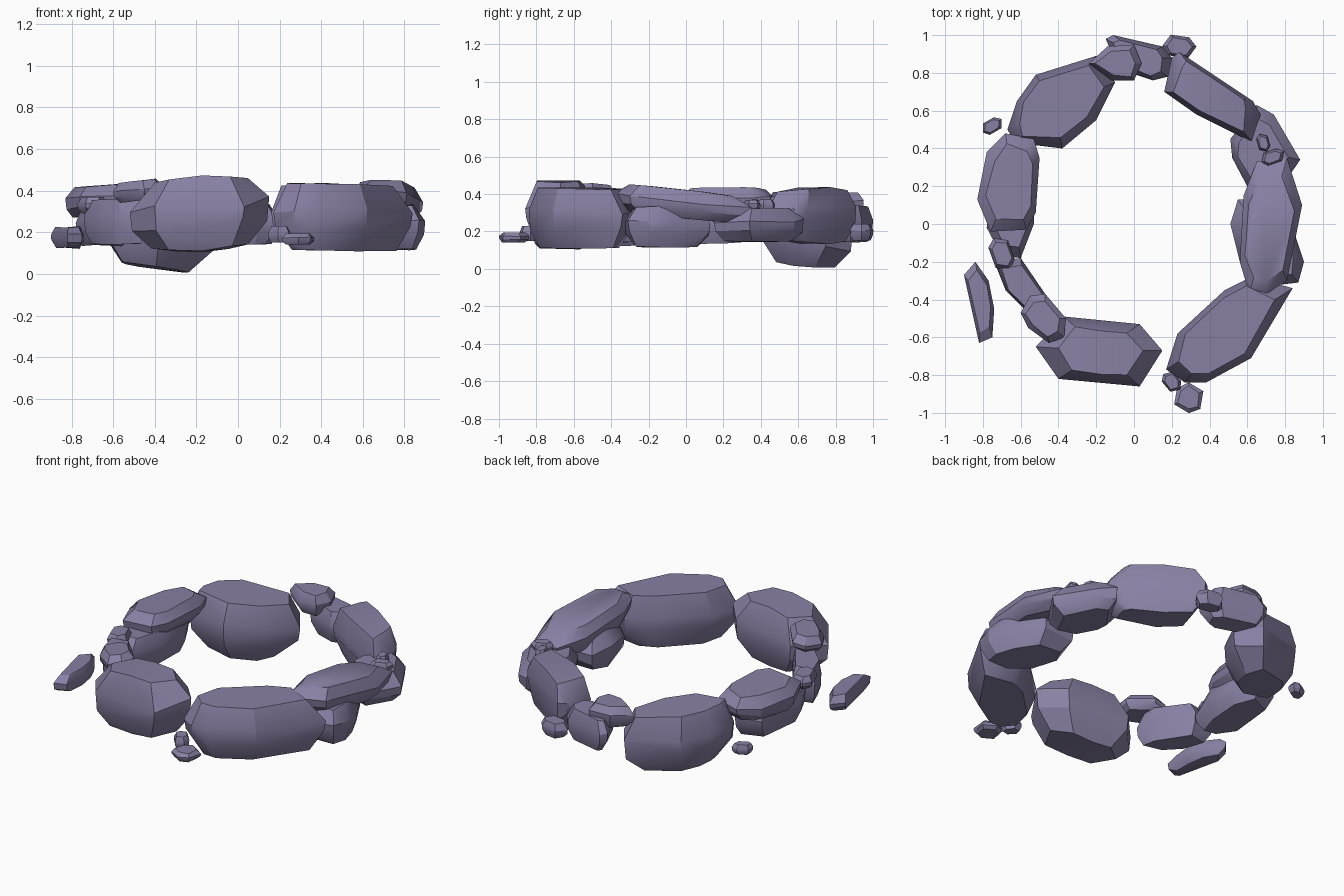
import bpy, bmesh, math, random
from mathutils import Vector

if "Cube" in bpy.data.objects:
    bpy.data.objects.remove(bpy.data.objects["Cube"])

random.seed(7)

stone = bpy.data.materials.new("purple_stone")
stone.diffuse_color = (.25, .217, .37, 1)
stone.use_nodes = True
stone.node_tree.nodes["Principled BSDF"].inputs["Base Color"].default_value = stone.diffuse_color


def rock(name, outline, z0, z1, slope=(0, 0), top=0.74, bottom=0.72, crown=.25):
    """Faceted boulder: hull of a plan outline narrowed toward top and bottom,
    with ends that fall away by the crown amount."""
    pts = [Vector(p) for p in outline]
    c = sum(pts, Vector((0, 0))) / len(pts)
    h = z1 - z0
    bm = bmesh.new()
    for p in pts:
        d = p - c
        low, high = random.uniform(.28, .42), random.uniform(.54, .68)
        for level, scale, curve in ((0, bottom, 1), (low, .97, 0),
                                    (high, 1, 0), (1, top, -1)):
            if curve:
                scale += random.uniform(-.06, .06)
            e = d * scale
            z = (z0 + h * level + e.x * slope[0] + e.y * slope[1]
                 + curve * crown * e.length_squared)
            bm.verts.new((c.x + e.x, c.y + e.y, z))
    bmesh.ops.convex_hull(bm, input=bm.verts)
    loose = [v for v in bm.verts if not v.link_faces]
    bmesh.ops.delete(bm, geom=loose, context='VERTS')
    bmesh.ops.dissolve_limit(bm, angle_limit=math.radians(7),
                             verts=bm.verts, edges=bm.edges)
    bmesh.ops.recalc_face_normals(bm, faces=bm.faces)
    me = bpy.data.meshes.new(name)
    bm.to_mesh(me)
    bm.free()
    me.materials.append(stone)
    ob = bpy.data.objects.new(name, me)
    bpy.context.collection.objects.link(ob)
    bpy.ops.object.select_all(action='DESELECT')
    ob.select_set(True)
    bpy.context.view_layer.objects.active = ob
    bpy.ops.object.shade_smooth_by_angle(angle=math.radians(30))
    return ob


def pebble(name, x, y, length, width, turn, z0, z1):
    """Small stone with a six-sided plan, turned in degrees."""
    a = math.radians(turn)
    plan = [(-.5, -.1), (-.3, .5), (.25, .5), (.5, .1), (.3, -.5), (-.3, -.5)]
    out = []
    for u, v in plan:
        u, v = u * length, v * width
        out.append((x + u * math.cos(a) - v * math.sin(a),
                    y + u * math.sin(a) + v * math.cos(a)))
    return rock(name, out, z0, z1)


# Large stones of the ring
rock("front_boulder", [(-.52, -.65), (-.37, -.49), (-.17, -.51), (.03, -.53),
                       (.15, -.67), (.03, -.86), (-.17, -.84), (-.40, -.82)],
     .10, .48, (.05, -.02), .7, .68, .6)
rock("front_right_boulder", [(.17, -.77), (.23, -.58), (.48, -.35), (.62, -.28),
                             (.84, -.34), (.62, -.71), (.38, -.84), (.27, -.84)],
     .11, .435, (-.02, .0), .8, .74, .05)
rock("right_upper_boulder", [(.56, -.2), (.58, .15), (.65, .33), (.81, .35),
                             (.89, .1), (.81, -.3), (.7, -.37), (.61, -.37)],
     .27, .43, (0, -.11), .75, .8, .1)
rock("right_lower_boulder", [(.51, .0), (.55, .13), (.75, .13), (.85, -.05),
                             (.9, -.2), (.87, -.31), (.7, -.33), (.56, -.2)],
     .11, .34, (0, 0), .75, .75)
rock("right_back_boulder", [(.51, .45), (.52, .35), (.61, .18), (.75, .15),
                            (.88, .34), (.74, .58), (.65, .63)], .14, .33, (0, 0), .75)
rock("back_right_boulder", [(.16, .70), (.2, .88), (.24, .91), (.42, .79), (.63, .65),
                            (.67, .58), (.63, .43), (.33, .58)], .13, .44, (0, 0),
     .75, .72, .4)
rock("back_left_boulder", [(-.67, .5), (-.62, .65), (-.52, .79), (-.2, .89),
                           (-.1, .75), (-.2, .55), (-.38, .4), (-.63, .43)],
     .03, .385, (-.13, -.05), .78, .6, .1)
rock("left_upper_boulder", [(-.83, .13), (-.78, .38), (-.68, .48), (-.53, .45),
                            (-.5, .35), (-.52, .06), (-.57, -.03), (-.76, -.04)],
     .28, .43, (.08, 0), .74, .75, .1)
rock("left_lower_boulder", [(-.78, -.02), (-.7, -.17), (-.6, -.18), (-.53, 0),
                            (-.53, .25), (-.6, .38), (-.75, .33)], .13, .34,
     (0, 0), .78, .78)

# Medium stones
rock("back_upper_stone", [(-.24, .85), (-.14, .94), (0, .95), (.04, .85),
                          (0, .76), (-.12, .76)], .28, .41)
rock("back_lower_stone", [(-.15, .98), (-.11, 1.0), (.15, .94), (.2, .88),
                          (.18, .78), (.1, .76), (-.08, .82)], .14, .34)
rock("front_left_stone", [(-.74, -.2), (-.6, -.18), (-.45, -.4), (-.44, -.5),
                          (-.57, -.46), (-.68, -.35)], .14, .36, (0, 0), .8, .8)
rock("front_left_upper_stone", [(-.6, -.47), (-.55, -.38), (-.47, -.37),
                                (-.36, -.5), (-.37, -.6), (-.45, -.63), (-.56, -.55)],
     .35, .45, (.12, 0))
rock("left_outlying_stone", [(-.9, -.27), (-.84, -.2), (-.77, -.3), (-.74, -.45),
                             (-.75, -.6), (-.82, -.63)], .12, .23)

# Pebbles around the ring
pebble("left_upper_pebble", -.70, -.16, .19, .11, -70, .29, .37)
pebble("back_pebble", .24, .94, .18, .11, -8, .15, .24)
pebble("back_left_pebble", -.75, .52, .12, .07, 30, .14, .20)
pebble("right_pebble_a", .685, .43, .10, .06, -75, .31, .37)
pebble("right_pebble_b", .735, .355, .13, .07, 20, .31, .37)
pebble("front_pebble_a", .20, -.835, .12, .08, -50, .15, .23)
pebble("front_pebble_b", .29, -.92, .16, .14, 80, .14, .195)
